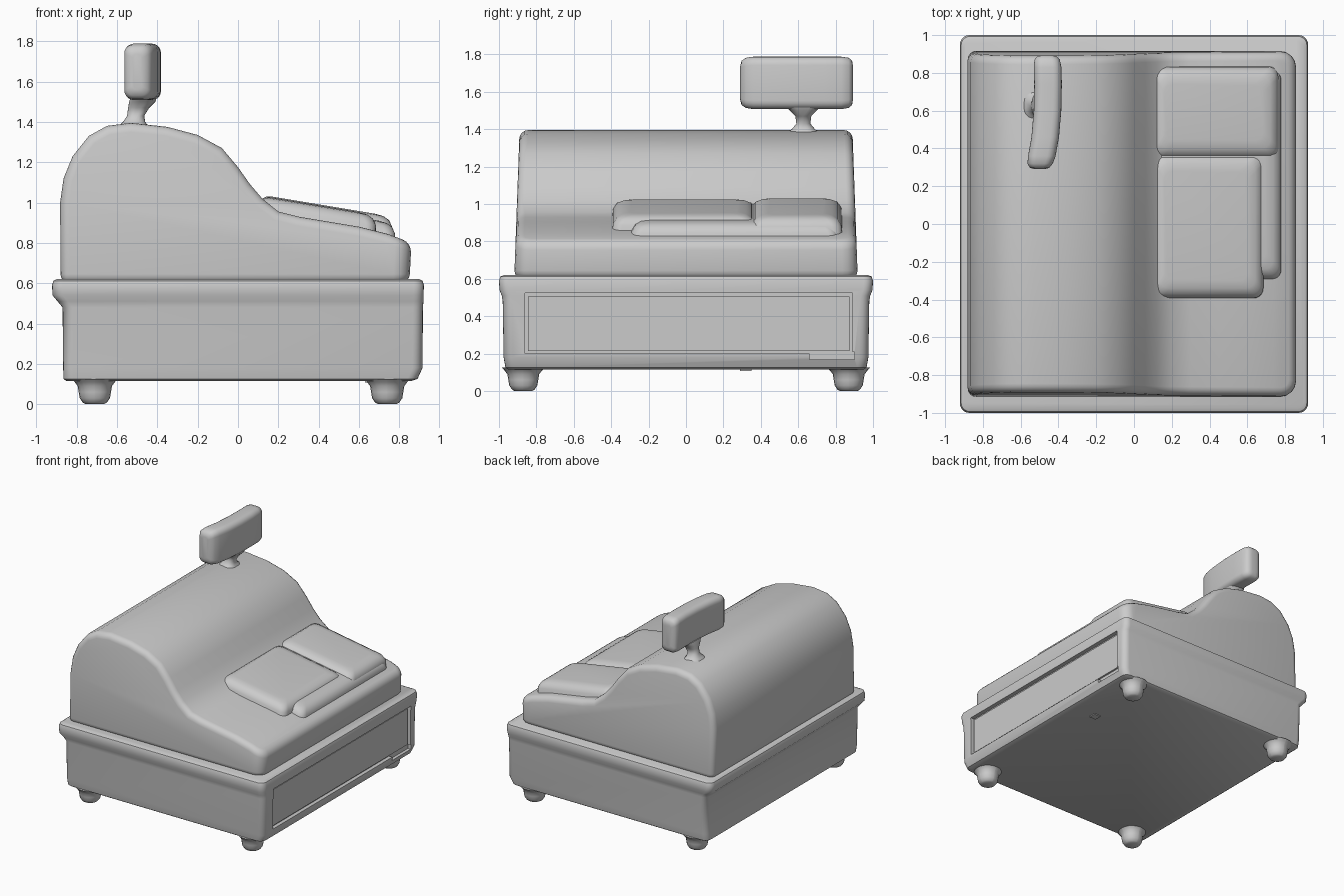
import bpy, bmesh, math
from mathutils import Matrix, Vector

if "Cube" in bpy.data.objects:
    bpy.data.objects.remove(bpy.data.objects["Cube"], do_unlink=True)

grey = bpy.data.materials.new("plain grey")
grey.use_nodes = True
grey.diffuse_color = (0.6, 0.6, 0.6, 1)
grey.node_tree.nodes["Principled BSDF"].inputs["Base Color"].default_value = (0.6, 0.6, 0.6, 1)


def finish(name, bm):
    bmesh.ops.recalc_face_normals(bm, faces=bm.faces)
    mesh = bpy.data.meshes.new(name)
    bm.to_mesh(mesh)
    bm.free()
    mesh.materials.append(grey)
    ob = bpy.data.objects.new(name, mesh)
    bpy.context.collection.objects.link(ob)
    return ob


def select(ob):
    bpy.ops.object.select_all(action='DESELECT')
    ob.select_set(True)
    bpy.context.view_layer.objects.active = ob


def smooth(ob, angle=40):
    select(ob)
    for m in list(ob.modifiers):
        bpy.ops.object.modifier_apply(modifier=m.name)
    bpy.ops.object.shade_smooth_by_angle(angle=math.radians(angle))


def loft(name, rings, axis='z', steps=5, matrix=None):
    """Skin rounded rectangles (position, a0, a1, b0, b1, corner radius) along an axis."""
    bm = bmesh.new()
    loops = []
    for p, a0, a1, b0, b1, r in rings:
        corners = [(a1 - r, b1 - r), (a0 + r, b1 - r), (a0 + r, b0 + r), (a1 - r, b0 + r)]
        loop = []
        for q, (ca, cb) in enumerate(corners):
            for i in range(steps + 1):
                t = (q + i / steps) * math.pi / 2
                a, b = ca + r * math.cos(t), cb + r * math.sin(t)
                loop.append(bm.verts.new((a, b, p) if axis == 'z' else (a, p, b)))
        loops.append(loop)
    n = len(loops[0])
    for lo, hi in zip(loops, loops[1:]):
        for i in range(n):
            j = (i + 1) % n
            bm.faces.new((lo[i], lo[j], hi[j], hi[i]))
    bm.faces.new(loops[0])
    bm.faces.new(loops[-1])
    if matrix:
        bm.transform(matrix)
    return finish(name, bm)


def add_box(name, lo, hi):
    bm = bmesh.new()
    size = Vector(hi) - Vector(lo)
    bmesh.ops.create_cube(bm, size=1, matrix=Matrix.Translation((Vector(lo) + Vector(hi)) / 2)
                          @ Matrix.Diagonal((*size, 1)))
    return finish(name, bm)


# Drawer base with a rolled lip, then a shallow pocket for the drawer front
base = loft("drawer_base", [
    (0.115, -0.85, 0.86, -0.95, 0.95, 0.04),
    (0.125, -0.865, 0.89, -0.965, 0.965, 0.05),
    (0.18, -0.867, 0.915, -0.975, 0.975, 0.05),
    (0.48, -0.87, 0.917, -0.98, 0.98, 0.05),
    (0.51, -0.895, 0.92, -0.985, 0.985, 0.05),
    (0.54, -0.92, 0.92, -0.997, 0.997, 0.05),
    (0.59, -0.922, 0.922, -1.0, 1.0, 0.05),
    (0.612, -0.915, 0.915, -0.993, 0.993, 0.045),
    (0.62, -0.9, 0.9, -0.975, 0.975, 0.04)])
pocket = add_box("drawer_pocket_cutter", (0.885, -0.86, 0.2), (1.1, 0.89, 0.525))
tab = add_box("drawer_notch_cutter", (0.885, 0.66, 0.17), (1.1, 0.9, 0.21))
for cutter in (pocket, tab):
    cutter.hide_render = True
    cutter.hide_viewport = True
    m = base.modifiers.new("cut", 'BOOLEAN')
    m.object = cutter
    m.operation = 'DIFFERENCE'
    m.solver = 'EXACT'
smooth(base)
for cutter in (pocket, tab):
    bpy.data.objects.remove(cutter, do_unlink=True)
add_box("drawer_front", (0.87, -0.845, 0.215), (0.9, 0.875, 0.505))
add_box("underside_plate", (0.63, 0.29, 0.108), (0.69, 0.35, 0.117))

# Curved housing: side profile pulled from front to back
profile = [(-0.88, 0.6), (-0.882, 1.0), (-0.865, 1.12), (-0.82, 1.23), (-0.74, 1.33),
           (-0.65, 1.38), (-0.53, 1.395), (-0.35, 1.375), (-0.2, 1.335), (-0.08, 1.27),
           (0.0, 1.175), (0.06, 1.09), (0.12, 1.02), (0.2, 0.955), (0.3, 0.93), (0.45, 0.905),
           (0.6, 0.88), (0.74, 0.845), (0.86, 0.8), (0.85, 0.6)]
bm = bmesh.new()
side = bm.faces.new([bm.verts.new((x, -0.905, z)) for x, z in profile])
ext = bmesh.ops.extrude_face_region(bm, geom=[side])
bmesh.ops.translate(bm, vec=(0, 1.81, 0), verts=[v for v in ext["geom"] if isinstance(v, bmesh.types.BMVert)])
uprights = [e for e in bm.edges if all(v.co.x > 0.84 for v in e.verts)
            and abs(e.verts[0].co.y - e.verts[1].co.y) < 0.01]
bmesh.ops.bevel(bm, geom=uprights, offset=0.08, segments=4, profile=0.5, affect='EDGES')
for v in bm.verts:
    v.co.y *= 1.015 - 0.04 * (v.co.z - 0.6)
housing = finish("housing", bm)
m = housing.modifiers.new("round", 'BEVEL')
m.width, m.segments, m.limit_method, m.angle_limit = 0.045, 4, 'ANGLE', math.radians(40)
smooth(housing, 50)

# Soft raised key blocks lying on the slope
for name, length, y0, y1, top in (("key_block_front", 0.52, -0.4, 0.38, 0.0),
                                  ("key_block_back", 0.6, 0.34, 0.84, 0.006),
                                  ("key_bed", 0.62, -0.3, 0.82, -0.025)):
    tilt = Matrix.Translation((0.16, 0, 1.025)) @ Matrix.Rotation(math.radians(9.5), 4, 'Y')
    loft(name, [(-0.13, -0.06, length + 0.03, y0, y1, 0.05),
                (top - 0.05, -0.05, length + 0.02, y0 + 0.01, y1 - 0.01, 0.05),
                (top - 0.02, -0.04, length, y0 + 0.03, y1 - 0.03, 0.05),
                (top - 0.005, -0.02, length - 0.03, y0 + 0.06, y1 - 0.06, 0.05),
                (top, 0.0, length - 0.07, y0 + 0.1, y1 - 0.1, 0.05)], matrix=tilt)
    smooth(bpy.data.objects[name], 50)

# Display sign: gently curved slab on a flared neck
rings = []
for y, xc, inset in ((0.29, -0.5, 0.05), (0.297, -0.5, 0.022), (0.32, -0.497, 0.006), (0.36, -0.488, 0),
                     (0.46, -0.47, 0), (0.6, -0.458, 0), (0.74, -0.455, 0), (0.83, -0.457, 0),
                     (0.87, -0.46, 0.006), (0.888, -0.461, 0.022), (0.893, -0.462, 0.05)):
    rings.append((y, xc - 0.073 + inset, xc + 0.073 - inset, 1.508 + inset, 1.788 - inset, 0.045 - inset / 2))
rings = [(y, a0, a1, b0, b1, min(r, (a1 - a0) / 2.1)) for y, a0, a1, b0, b1, r in rings]
smooth(loft("display_sign", rings, axis='y'), 60)
smooth(loft("sign_neck", [
    (1.37, -0.6, -0.44, 0.53, 0.73, 0.07), (1.4, -0.57, -0.46, 0.565, 0.69, 0.05),
    (1.43, -0.55, -0.465, 0.59, 0.665, 0.035), (1.47, -0.545, -0.44, 0.585, 0.67, 0.04),
    (1.5, -0.54, -0.41, 0.555, 0.7, 0.05), (1.53, -0.53, -0.4, 0.53, 0.72, 0.05)]), 60)

# Four turned feet
for fb, y in (("front", -0.87), ("back", 0.87)):
    for lr, x in (("right", -0.71), ("left", 0.74)):
        foot = [(z, x - r, x + r, y - r, y + r, r * 0.98) for z, r in
                ((0, 0.045), (0.008, 0.06), (0.03, 0.075), (0.06, 0.08), (0.09, 0.085), (0.11, 0.1), (0.125, 0.115))]
        smooth(loft(f"{fb}_{lr}_foot", foot), 60)
